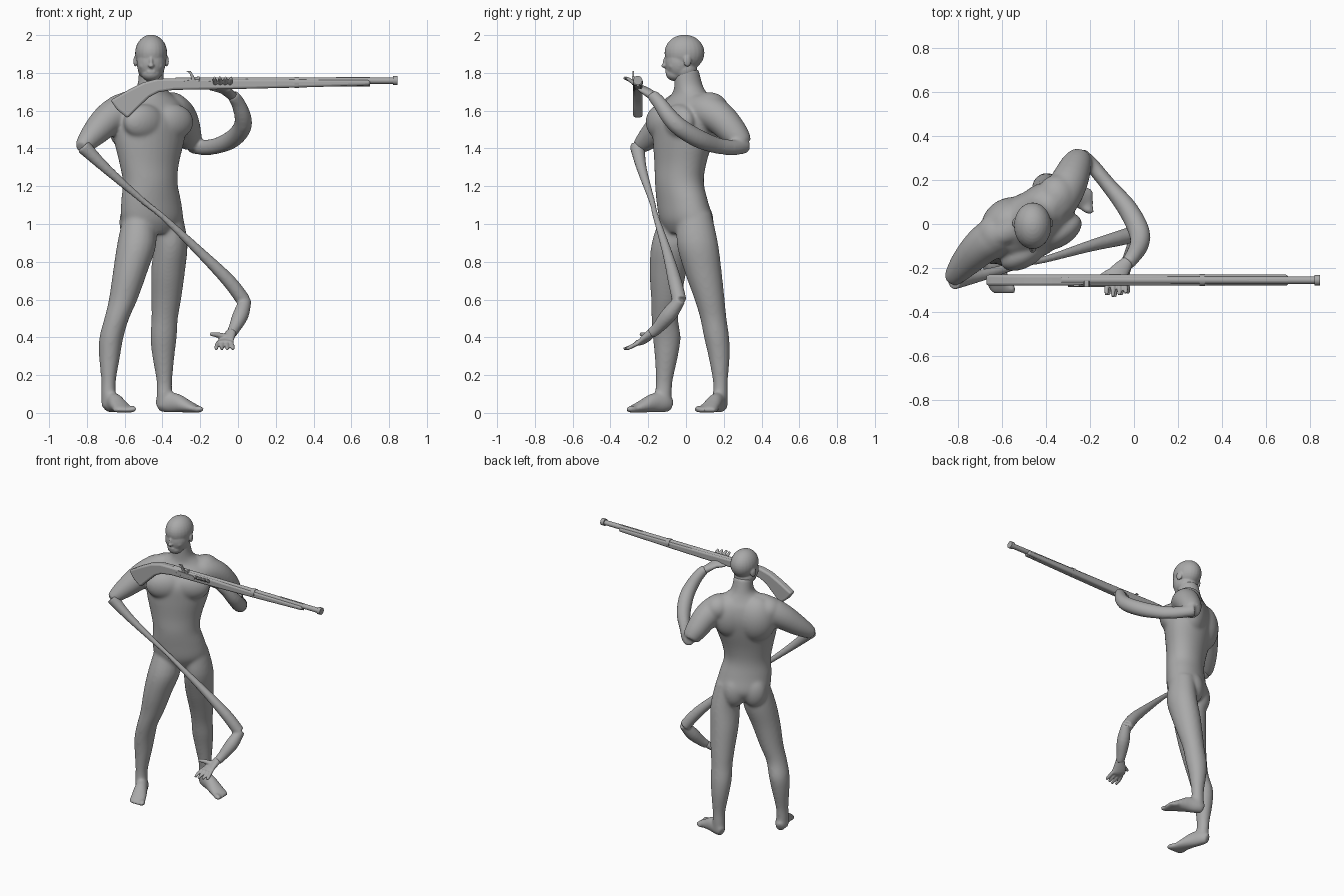
import bpy
import bmesh
import math
from mathutils import Matrix, Vector

default_cube = bpy.data.objects.get("Cube")
if default_cube:
    bpy.data.objects.remove(default_cube, do_unlink=True)

# One plain clay colour for everything
clay = bpy.data.materials.new("grey clay")
clay.use_nodes = True
clay_colour = (0.4, 0.4, 0.4, 1.0)
clay.diffuse_color = clay_colour
clay.node_tree.nodes["Principled BSDF"].inputs["Base Color"].default_value = clay_colour


def catmull(rows, steps=4):
    """Smoothly resample a list of equal-length rows."""
    result = []
    last = len(rows) - 1
    for i in range(last):
        p, q, r, s = (rows[max(i - 1, 0)], rows[i], rows[i + 1], rows[min(i + 2, last)])
        for k in range(steps):
            t = k / steps
            result.append([
                b + 0.5 * t * (c - a + t * (2 * a - 5 * b + 4 * c - d + t * (3 * (b - c) + d - a)))
                for a, b, c, d in zip(p, q, r, s)])
    result.append(list(rows[last]))
    return result


def loft(bm, rows, yaw=None, sides=20):
    """Rows are x, y, z, radius, second radius. With a yaw the rings lie flat."""
    rows = catmull([tuple(r) if len(r) == 5 else tuple(r) + (r[3],) for r in rows])
    centres = [Vector(r[:3]) for r in rows]
    rings = []
    for i, row in enumerate(rows):
        if yaw is None:
            along = centres[min(i + 1, len(rows) - 1)] - centres[max(i - 1, 0)]
            along.normalize()
            side = along.cross(Vector((0, 0, 1))).normalized()
            other = side.cross(along)
        else:
            side = Vector((math.cos(yaw), math.sin(yaw), 0))
            other = Vector((-side.y, side.x, 0))
        ring = []
        for k in range(sides):
            angle = math.tau * k / sides
            ring.append(bm.verts.new(centres[i] + side * row[3] * math.cos(angle)
                                     + other * row[4] * math.sin(angle)))
        rings.append(ring)
    for low, high in zip(rings, rings[1:]):
        for k in range(sides):
            n = (k + 1) % sides
            bm.faces.new((low[k], low[n], high[n], high[k]))
    bm.faces.new(rings[0][::-1])
    bm.faces.new(rings[-1])


def blob(bm, centre, radii, yaw=0.0):
    matrix = (Matrix.Translation(centre) @ Matrix.Rotation(yaw, 4, "Z")
              @ Matrix.Diagonal((*radii, 1)))
    bmesh.ops.create_uvsphere(bm, u_segments=24, v_segments=16, radius=1, matrix=matrix)


def make_object(name, bm):
    bmesh.ops.recalc_face_normals(bm, faces=bm.faces)
    mesh = bpy.data.meshes.new(name)
    bm.to_mesh(mesh)
    bm.free()
    mesh.materials.append(clay)
    obj = bpy.data.objects.new(name, mesh)
    bpy.context.scene.collection.objects.link(obj)
    return obj


def sculpt(name, bm, voxel, rounds):
    """Fuse overlapping volumes into one smooth skin."""
    obj = make_object(name, bm)
    fuse = obj.modifiers.new("fuse", "REMESH")
    fuse.mode = "VOXEL"
    fuse.voxel_size = voxel
    fuse.use_smooth_shade = True
    soften = obj.modifiers.new("soften", "SMOOTH")
    soften.factor = 0.5
    soften.iterations = rounds


# Torso, turned toward its left
body = bmesh.new()
turn = math.radians(31)
loft(body, [(-.455, 0, .95, .12, .09), (-.455, 0, 1.02, .174, .124),
            (-.46, -.02, 1.12, .17, .122), (-.465, -.035, 1.22, .153, .12),
            (-.47, -.03, 1.32, .168, .125), (-.47, -.015, 1.45, .202, .143),
            (-.47, -.005, 1.55, .212, .148), (-.47, .012, 1.63, .195, .12),
            (-.465, .02, 1.68, .13, .09), (-.46, .014, 1.73, .074, .077),
            (-.46, 0, 1.82, .064, .068)], turn, 32)

# Chest, seat and neck muscles, mirrored in the torso's own frame
torso_frame = Matrix.Translation((-.465, -.01, 0)) @ Matrix.Rotation(turn, 4, "Z")
for side in (-1, 1):
    for place, radii in [((.09, -.085, 1.54), (.12, .068, .095)),
                         ((.065, .062, 1.01), (.08, .066, .11)),
                         ((.09, .04, 1.66), (.1, .06, .045))]:
        blob(body, torso_frame @ Vector((side * place[0], place[1], place[2])), radii, turn)

# Shoulder blades, the right one drawn further back, and shoulder caps
blob(body, torso_frame @ Vector((-.08, .07, 1.54)), (.13, .108, .16), turn)
blob(body, torso_frame @ Vector((.09, .075, 1.55)), (.12, .078, .14), turn)
blob(body, (-.62, -.045, 1.6), (.095, .095, .088))
blob(body, (-.35, .125, 1.61), (.09, .1, .088))

# Legs
loft(body, [(-.525, -.04, 1.06, .08, .09), (-.535, -.07, .9, .104, .112),
            (-.57, -.095, .75, .092, .098), (-.608, -.105, .6, .076, .08),
            (-.642, -.112, .5, .066, .071), (-.67, -.102, .4, .064, .074),
            (-.68, -.104, .3, .056, .062), (-.685, -.115, .17, .039, .045),
            (-.685, -.12, .1, .039, .045), (-.685, -.12, .03, .038, .042)], 0)
loft(body, [(-.375, .045, 1.06, .08, .09), (-.357, .06, .9, .09, .11),
            (-.37, .09, .75, .09, .099), (-.38, .125, .6, .079, .08),
            (-.388, .145, .5, .07, .07), (-.394, .162, .4, .07, .067),
            (-.395, .175, .3, .059, .057), (-.39, .182, .17, .042, .04),
            (-.39, .182, .1, .042, .04), (-.39, .182, .03, .04, .038)], 0)


# Feet, built heel to toe in a local frame
def foot(heel, direction, inner):
    place = Matrix.Translation((*heel, 0)) @ Matrix.Rotation(direction, 4, "Z")
    bm = bmesh.new()
    loft(bm, [(-.02, 0, .035, .026, .034), (.02, 0, .05, .038, .05),
              (.08, 0, .053, .042, .053), (.14, 0, .037, .05, .037),
              (.2, 0, .021, .053, .021), (.22, 0, .017, .044, .017)])
    for k in range(5):
        size = .02 if k == 0 else .015
        blob(bm, (.226 - .009 * k, inner * (.038 - .02 * k), size), (.036, size, size))
    bm.transform(place)
    part = bpy.data.meshes.new("foot")
    bm.to_mesh(part)
    bm.free()
    body.from_mesh(part)
    bpy.data.meshes.remove(part)


foot((-.685, -.095), math.atan2(-.215, .095), 1)
foot((-.405, .19), math.atan2(-.09, .21), -1)

# Right upper arm
loft(body, [(-.54, 0, 1.58, .08), (-.62, -.05, 1.59, .092), (-.69, -.1, 1.55, .086),
            (-.76, -.17, 1.48, .07), (-.81, -.23, 1.425, .05), (-.83, -.262, 1.405, .033)])

# Left arm: elbow drawn back, forearm curving forward under the gun
loft(body, [(-.41, .03, 1.58, .08), (-.35, .1, 1.6, .092), (-.3, .18, 1.56, .087),
            (-.265, .26, 1.475, .073), (-.245, .3, 1.42, .055)])
loft(body, [(-.25, .318, 1.415, .036, .04), (-.19, .265, 1.405, .035, .041),
            (-.115, .175, 1.413, .036, .044), (-.03, .07, 1.45, .046, .05),
            (.022, -.03, 1.51, .049), (.025, -.09, 1.57, .045), (0, -.14, 1.64, .038),
            (-.03, -.18, 1.685, .033)])
sculpt("body", body, .0075, 24)

# Right forearm: stretched thin past the elbow, then bent again at the lower end
forearm = bmesh.new()
loft(forearm, [(-.82, -.258, 1.412, .04), (-.7, -.235, 1.295, .027), (-.5, -.18, 1.12, .016),
               (-.4, -.16, 1.04, .016), (-.2, -.1, .85, .026), (-.05, -.06, .7, .036),
               (.03, -.035, .595, .038)])
loft(forearm, [(.042, -.03, .6, .03), (.015, -.09, .52, .042), (-.018, -.15, .45, .032),
               (-.035, -.185, .42, .027)])
sculpt("right_forearm", forearm, .007, 4)


# Hands reach forward, with the thumb toward the right
def hand(name, wrist, palm, rise):
    bm = bmesh.new()
    wrist, palm = Vector(wrist), Vector(palm)
    knuckles = palm + Vector((-.005, -.035, rise * .3))
    loft(bm, [(*wrist, .028, .025), (*palm, .046, .018), (*knuckles, .045, .014)])
    for k in range(4):
        spread = .035 - .024 * k
        start = knuckles + Vector((spread, .01, 0))
        middle = start + Vector((spread * .2, -.04, rise * .6))
        tip = middle + Vector((0, -.035 + .008 * abs(k - 2), rise * .3))
        loft(bm, [(*start, .012), (*middle, .011), (*tip, .008)], sides=10)
    thumb = wrist.lerp(palm, .6)
    loft(bm, [(*thumb, .018), (*(thumb + Vector((-.05, -.01, .012))), .015),
              (*(thumb + Vector((-.095, -.03, .018))), .009)], sides=10)
    sculpt(name, bm, .005, 2)


hand("right_hand", (-.033, -.178, .428), (-.065, -.23, .38), -.035)
hand("left_hand", (-.027, -.17, 1.675), (-.075, -.23, 1.715), .05)

# Head, facing straight ahead
head = bmesh.new()
for place, radii in [((0, -.008, 1.906), (.085, .106, .096)), ((0, -.035, 1.855), (.077, .076, .095)),
                     ((0, -.052, 1.795), (.052, .055, .04)), ((0, -.01, 1.815), (.07, .07, .06)),
                     ((0, -.108, 1.852), (.011, .016, .032)), ((0, -.116, 1.838), (.016, .016, .011)),
                     ((0, -.1, 1.806), (.024, .01, .009)), ((0, -.086, 1.888), (.05, .024, .012))]:
    blob(head, (place[0] - .46, place[1], place[2]), radii)
for side in (-1, 1):
    blob(head, (-.46 + side * .03, -.086, 1.868), (.018, .016, .01))
    blob(head, (-.46 + side * .082, .008, 1.862), (.011, .022, .03), side * .3)
    blob(head, (-.46 + side * .04, -.065, 1.838), (.026, .03, .026))
sculpt("head", head, .005, 8)

# Long gun, lying along the x axis
gun_y = -.255
gun_parts = []


def plate(name, outline, half, bevel, y=gun_y):
    """Extrude a side profile to both sides and round its edges."""
    bm = bmesh.new()
    face = bm.faces.new([bm.verts.new((x, y - half, z)) for x, z in outline])
    grown = bmesh.ops.extrude_face_region(bm, geom=[face])["geom"]
    bmesh.ops.translate(bm, vec=(0, 2 * half, 0),
                        verts=[g for g in grown if isinstance(g, bmesh.types.BMVert)])
    obj = make_object(name, bm)
    rounding = obj.modifiers.new("rounding", "BEVEL")
    rounding.width = bevel
    rounding.segments = 3
    gun_parts.append(obj)


def rod(name, start, end, z, radius, wide=1.0):
    bm = bmesh.new()
    matrix = (Matrix.Translation(((start + end) / 2, gun_y, z)) @ Matrix.Diagonal((1, wide, 1, 1))
              @ Matrix.Rotation(math.pi / 2, 4, "Y"))
    bmesh.ops.create_cone(bm, cap_ends=True, segments=20, radius1=radius, radius2=radius,
                          depth=end - start, matrix=matrix)
    gun_parts.append(make_object(name, bm))


plate("stock", [(-.675, 1.655), (-.64, 1.605), (-.585, 1.56), (-.53, 1.615), (-.47, 1.672),
                (-.42, 1.698), (-.34, 1.71), (0, 1.715), (.3, 1.722), (.7, 1.734), (.7, 1.762),
                (-.36, 1.77), (-.43, 1.768), (-.5, 1.75), (-.58, 1.71)], .025, .012)
rod("barrel", -.33, .83, 1.759, .017)
rod("muzzle_ring", .82, .845, 1.76, .024)
rod("ramrod", .3, .7, 1.737, .008)
rod("front_band", .298, .322, 1.749, .03, wide=.9)
plate("lock_plate", [(-.3, 1.735), (-.15, 1.735), (-.13, 1.755), (-.28, 1.762)], .004, .001, -.281)
plate("hammer", [(-.24, 1.75), (-.22, 1.75), (-.235, 1.785), (-.25, 1.81), (-.275, 1.81),
                 (-.258, 1.8), (-.25, 1.78)], .005, .001, -.279)
plate("priming_pan", [(-.23, 1.765), (-.2, 1.765), (-.205, 1.782), (-.225, 1.778)], .014, .002, -.272)
plate("front_sight", [(.51, 1.772), (.7, 1.772), (.7, 1.778), (.52, 1.778)], .004, .001)

# Smooth shading with crisp edges on the gun
bpy.ops.object.select_all(action="DESELECT")
for part in gun_parts:
    part.select_set(True)
bpy.context.view_layer.objects.active = gun_parts[0]
bpy.ops.object.shade_smooth_by_angle()
